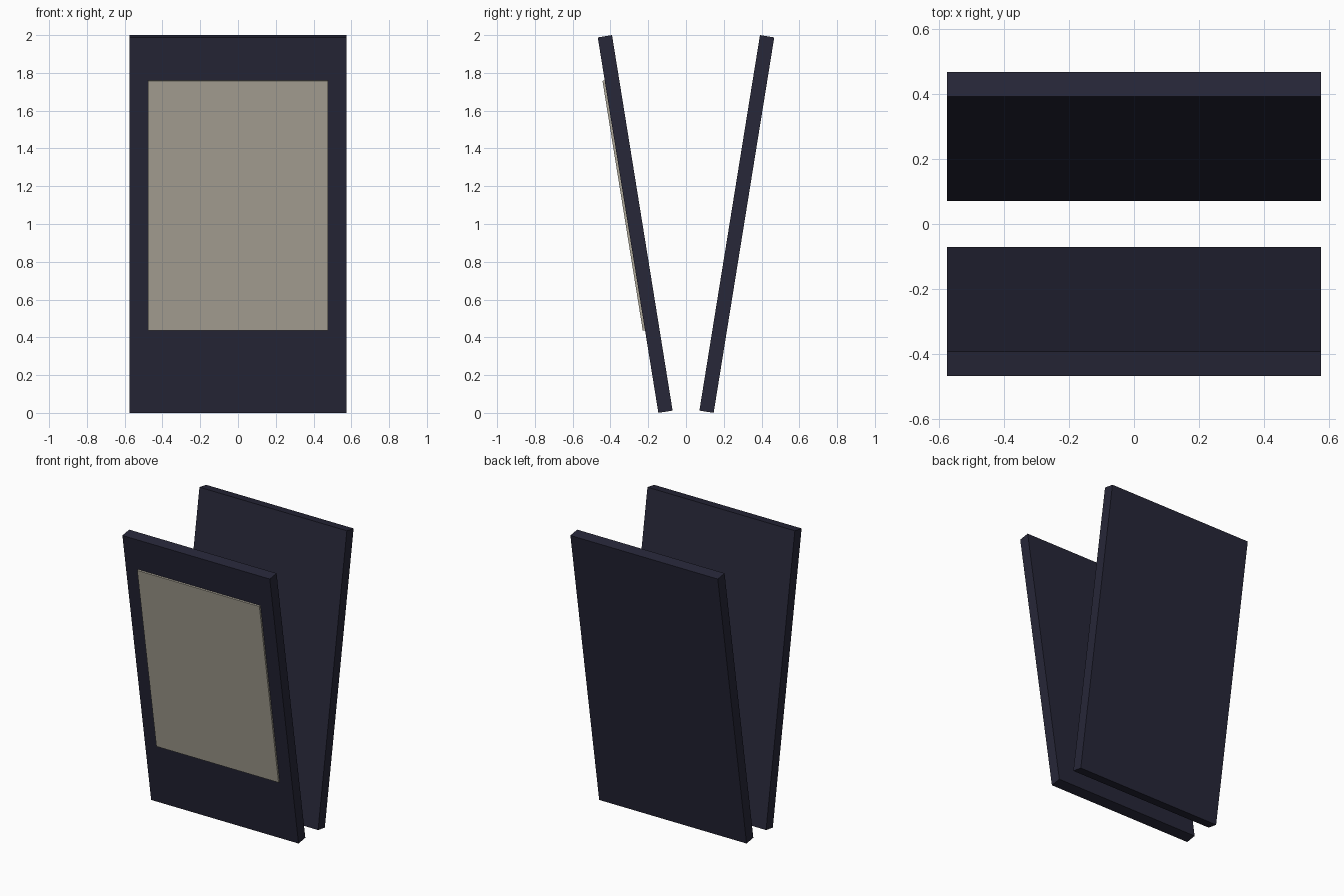
import bpy
from mathutils import Matrix, Vector

if "Cube" in bpy.data.objects:
    bpy.data.objects.remove(bpy.data.objects["Cube"])

TILT = 0.16            # lean of each board, radians
W, T, L = 1.15, 0.0764, 2.0134
OFFSET = 0.269         # board centre distance from the middle


def material(name, rgb):
    m = bpy.data.materials.new(name)
    m.diffuse_color = (*rgb, 1)
    m.use_nodes = True
    m.node_tree.nodes["Principled BSDF"].inputs["Base Color"].default_value = m.diffuse_color
    return m


def tilted_box(name, size, local, side, mat):
    """Box placed in the frame of a leaning board (side -1 front, 1 back)."""
    bpy.ops.mesh.primitive_cube_add(size=1)
    ob = bpy.context.object
    ob.name = name
    ob.data.transform(Matrix.Translation(Vector(local)) @ Matrix.Diagonal((*size, 1)))
    ob.location = (0, side * OFFSET, 1)
    ob.rotation_euler.x = -side * TILT
    ob.data.materials.append(mat)
    return ob


navy = material("navy_board", (0.02, 0.02, 0.04))
paper = material("pale_panel", (0.42, 0.39, 0.32))

# Two boards opening upwards in a V
for name, side in (("front_board", -1), ("back_board", 1)):
    tilted_box(name, (W, T, L), (0, 0, 0), side, navy)

# Thin poster panel on the outer face of the front board
PT = 0.012
tilted_box("front_panel", (0.953, PT, 1.34), (0, -(T + PT) / 2, 0.106), -1, paper)
